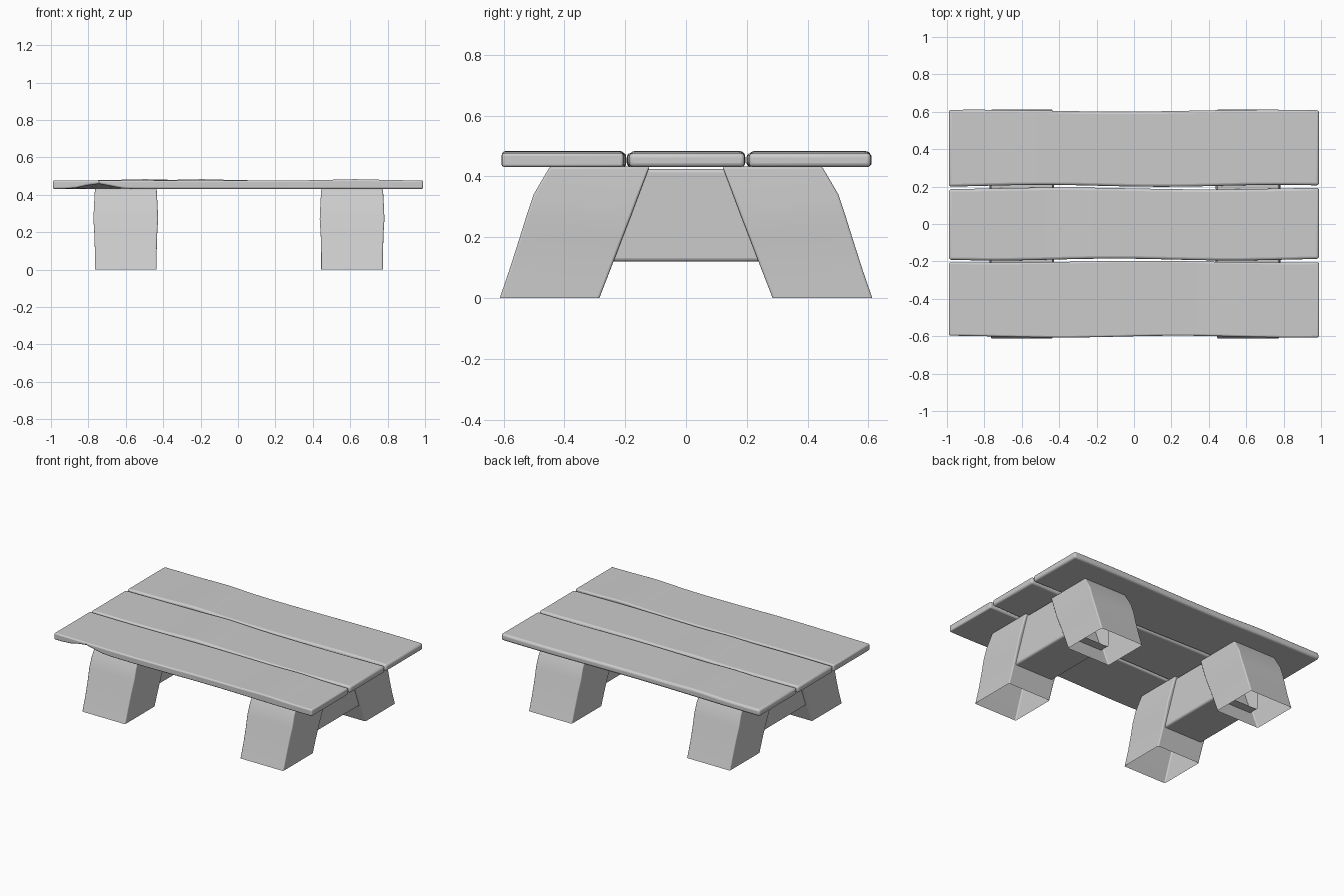
import bpy, bmesh, math

cube = bpy.data.objects.get("Cube")
if cube:
    bpy.data.objects.remove(cube, do_unlink=True)

grey = bpy.data.materials.new("plain_grey")
grey.use_nodes = True
GREY = (0.6, 0.6, 0.6, 1)
grey.diffuse_color = GREY
grey.node_tree.nodes["Principled BSDF"].inputs["Base Color"].default_value = GREY


def finish(name, bm, bevel):
    """Turn a bmesh into a softly rounded object."""
    bmesh.ops.recalc_face_normals(bm, faces=bm.faces)
    mesh = bpy.data.meshes.new(name)
    bm.to_mesh(mesh)
    bm.free()
    mesh.materials.append(grey)
    obj = bpy.data.objects.new(name, mesh)
    bpy.context.collection.objects.link(obj)
    mod = obj.modifiers.new("rounded_edges", "BEVEL")
    mod.width = bevel
    mod.segments = 3
    mod.limit_method = "ANGLE"
    mod.angle_limit = math.radians(50)
    bpy.ops.object.select_all(action="DESELECT")
    obj.select_set(True)
    bpy.context.view_layer.objects.active = obj
    bpy.ops.object.shade_smooth_by_angle(angle=math.radians(40))
    return obj


def loft(rings, cap_start=False, cap_end=False):
    """Skin a list of four-cornered rings."""
    bm = bmesh.new()
    rows = [[bm.verts.new(p) for p in ring] for ring in rings]
    for a, b in zip(rows, rows[1:]):
        for i in range(4):
            j = (i + 1) % 4
            bm.faces.new((a[i], a[j], b[j], b[i]))
    if cap_start:
        bm.faces.new(rows[0])
    if cap_end:
        bm.faces.new(rows[-1])
    return bm


def bump(x, centre, width):
    return math.exp(-((x - centre) / width) ** 2)


# Tabletop planks: y from, y to, top swell position, wobble phase, chipped underside
planks = {
    "front_plank": (-0.602, -0.202, 0.63, 0.4, 0.028),
    "middle_plank": (-0.19, 0.19, -0.2, 2.1, 0),
    "back_plank": (0.204, 0.606, -0.5, 4.0, 0),
}
STEPS = 32
for name, (y0, y1, swell, phase, chip) in planks.items():
    rings = []
    for i in range(STEPS + 1):
        x = -0.99 + 1.98 * i / STEPS
        near = y0 + 0.005 * math.sin(5 * x + phase)
        far = y1 + 0.005 * math.sin(4 * x + phase + 1)
        top = 0.477 + 0.006 * bump(x, swell, 0.15)
        low = 0.431
        notch = low + chip * bump(x, -0.75, 0.09)
        rings.append([(x, near, notch), (x, far, low), (x, far, top), (x, near, top)])
    finish(name, loft(rings, True, True), 0.014)

# Splayed hollow legs, open at the foot: height, outer y, inner y, side swell
profile = [
    (0.0, 0.613, 0.285, 0.0),
    (0.09, 0.582, 0.25, 0.0),
    (0.19, 0.55, 0.212, 0.003),
    (0.27, 0.525, 0.181, 0.008),
    (0.34, 0.502, 0.155, 0.005),
    (0.432, 0.448, 0.12, 0.0),
]
for side, cx in (("left", 0.61), ("right", -0.6)):
    for end, s in (("front", -1), ("back", 1)):
        rings = []
        for z, outer, inner, swell in profile:
            w = 0.165 + swell
            rings.append([(cx - w, s * inner, z), (cx + w, s * inner, z),
                          (cx + w, s * outer, z), (cx - w, s * outer, z)])
        finish(f"{end}_{side}_leg", loft(rings, cap_end=True), 0.007)

    # Cross beam running into both legs, with open ends
    rings = [[(cx - 0.15, y, 0.12), (cx + 0.15, y, 0.12),
              (cx + 0.15, y, 0.425), (cx - 0.15, y, 0.425)]
             for y in (-0.3, -0.1, 0.1, 0.3)]
    finish(f"{side}_cross_beam", loft(rings), 0.012)
